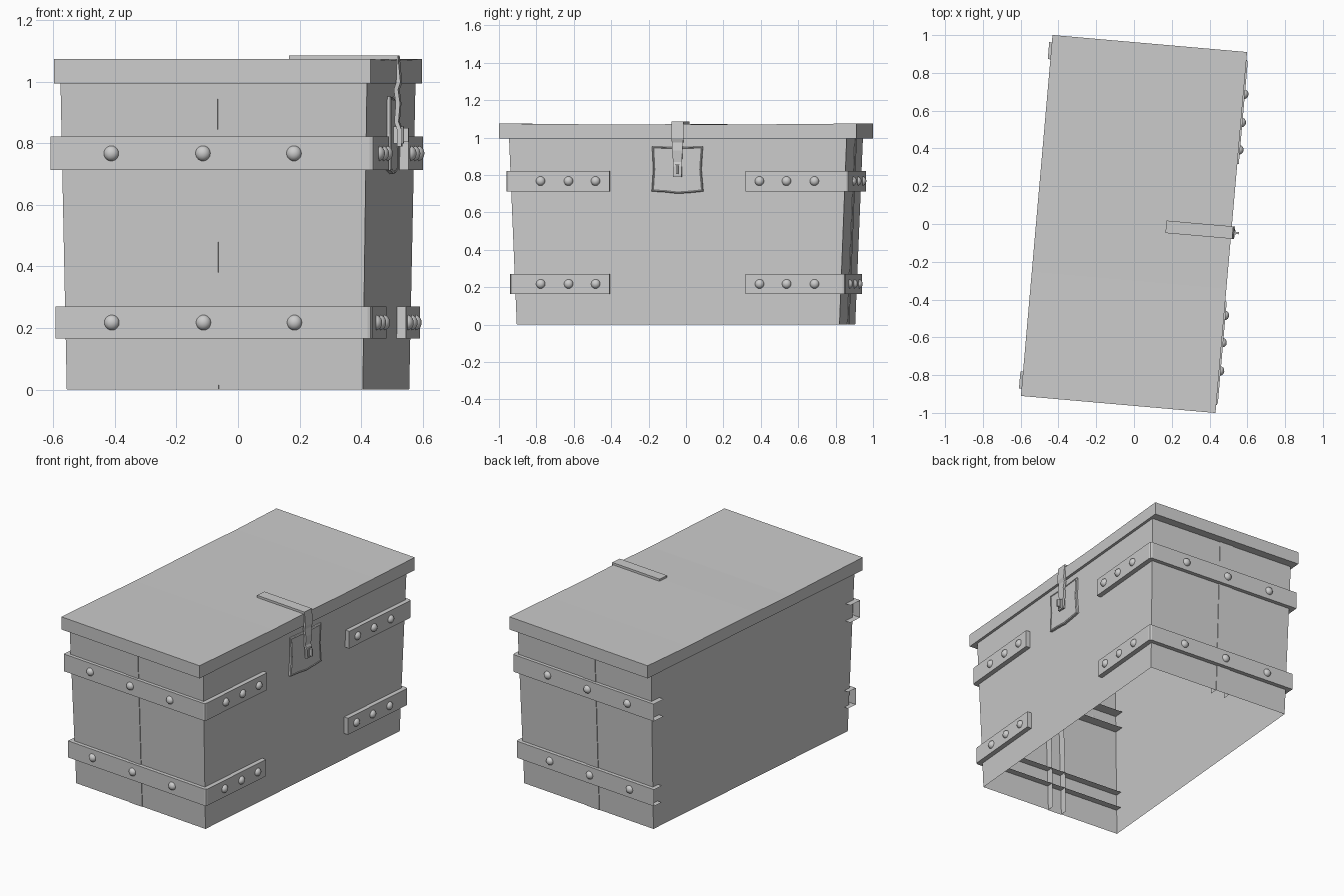
import bpy, bmesh, math
from mathutils import Matrix

if "Cube" in bpy.data.objects:
    bpy.data.objects.remove(bpy.data.objects["Cube"])

ROT = Matrix.Rotation(math.radians(-5), 4, 'Z')   # the chest stands slightly turned


def add(name, verts, faces, smooth=False):
    bm = bmesh.new()
    vs = [bm.verts.new(ROT @ Matrix.Translation(v).to_translation()) for v in verts]
    for f in faces:
        bm.faces.new([vs[i] for i in f])
    bmesh.ops.recalc_face_normals(bm, faces=bm.faces)
    me = bpy.data.meshes.new(name)
    bm.to_mesh(me)
    bm.free()
    ob = bpy.data.objects.new(name, me)
    bpy.context.collection.objects.link(ob)
    return ob


def loft(name, rings, caps=True):
    """Join equal closed rings of points, optionally capping both ends."""
    n = len(rings[0])
    verts = [p for r in rings for p in r]
    faces = [(k*n+i, k*n+(i+1) % n, (k+1)*n+(i+1) % n, (k+1)*n+i)
             for k in range(len(rings)-1) for i in range(n)]
    if caps:
        faces += [tuple(range(n)), tuple(range((len(rings)-1)*n, len(rings)*n))]
    return add(name, verts, faces)


def rect(hx, hy, z):
    return [(-hx, -hy, z), (hx, -hy, z), (hx, hy, z), (-hx, hy, z)]


# Tapered thin-walled body, open underneath
loft("chest_body", [rect(.483, .866, 0), rect(.50, .906, .998)], caps=False)

# Lid with a slightly uneven top
dips = [(-.959, 0, 0), (-.6, -.003, -.004), (-.3, -.006, -.008), (0, -.003, -.006),
        (.3, -.006, -.004), (.6, -.003, -.006), (.959, 0, 0)]
loft("lid", [[(-.517, y, .995), (.517, y, .995), (.517, y, 1.075+a), (-.517, y, 1.075+b)]
             for y, a, b in dips])


# Corner bands: open channels wrapping from the front face round each end
def band(name, sy, z0, z1, hx, hy, back_x):
    c = .015
    outer = [(hx, -.365), (hx, -hy+c), (hx-c*.3, -hy+c*.3), (hx-c, -hy), (back_x, -hy)]
    inner = [(.475, -.365), (.475, -.83), (.473, -.83), (.47, -.83), (back_x, -.83)]
    verts, faces = [], [(0, 1, 2, 3)]
    for (ox, oy), (ix, iy) in zip(outer, inner):
        verts += [(ix, iy*sy, z1), (ox, oy*sy, z1), (ox, oy*sy, z0), (ix, iy*sy, z0)]
    for k in range(len(outer)-1):
        for i in range(3):
            faces.append((4*k+i, 4*k+i+1, 4*k+i+5, 4*k+i+4))
    add(name, verts, faces)


# Round-headed rivets
def rivet(name, x, y, z, flat):
    s = [.025, .025, .025]
    s[flat] = .022
    bm = bmesh.new()
    bmesh.ops.create_uvsphere(bm, u_segments=16, v_segments=10, radius=1,
                              matrix=ROT @ Matrix.Translation((x, y, z)) @ Matrix.Diagonal((*s, 1)))
    for f in bm.faces:
        f.smooth = True
    me = bpy.data.meshes.new(name)
    bm.to_mesh(me)
    bm.free()
    bpy.context.collection.objects.link(bpy.data.objects.new(name, me))


for side, sy in (("left", 1), ("right", -1)):
    for level, z0, z1, hx, hy, bx in (("upper", .713, .822, .525, .92, -.531),
                                      ("lower", .165, .27, .516, .90, -.516)):
        band(f"{level}_{side}_band", sy, z0, z1, hx, hy, bx)
        zc = (z0+z1)/2
        for y in (-.735, -.585, -.44):
            rivet("face_rivet", hx-.003, y*sy, zc, 0)
        for x in (-.333, -.034, .263):
            rivet("end_rivet", x, (-hy+.003)*sy, zc, 1)

    # Raised centre plank on each end, an open channel reaching through the wall
    rows = []
    for z, y in ((0, -.866), (.998, -.906)):
        rows += [(-.081, (y+.05)*sy, z), (-.081, (y-.004)*sy, z),
                 (.013, (y-.004)*sy, z), (.013, (y+.05)*sy, z)]
    add(f"{side}_end_plank", rows, [(i, i+1, i+5, i+4) for i in range(3)])

# Lock plate with gently curved sides
plate = [(-.138, .953), (0, .948), (.135, .953), (.127, .83), (.137, .712),
         (.07, .705), (0, .70), (-.07, .708), (-.14, .712), (-.132, .83)]
rings = []
for x, s in ((.485, 1), (.508, 1), (.512, .96), (.509, .93)):
    rings.append([(x, y*s, .83+(z-.83)*s) for y, z in plate])
loft("lock_plate", rings)

# Hasp: strap over the lid top, bent down the face to the lock
path = [(.17, 1.079, .033), (.523, 1.079, .033), (.526, .998, .033), (.518, .975, .030),
        (.524, .93, .027), (.519, .87, .024), (.528, .845, .024), (.528, .79, .023)]
rings = []
for i, (x, z, w) in enumerate(path):
    a, b = path[max(i-1, 0)], path[min(i+1, len(path)-1)]
    dx, dz = b[0]-a[0], b[1]-a[1]
    l = math.hypot(dx, dz)
    nx, nz = -dz/l*.007, dx/l*.007
    rings.append([(x+nx, -w, z+nz), (x+nx, w, z+nz), (x-nx, w, z-nz), (x-nx, -w, z-nz)])
loft("hasp", rings)

# Staple through the hasp, with a small head
for nm, x0, x1, hy, z0, z1 in (("staple", .50, .557, .006, .805, .85),
                               ("staple_base", .50, .54, .012, .80, .855)):
    loft(nm, [[(x, -hy, z0), (x, hy, z0), (x, hy, z1), (x, -hy, z1)] for x in (x0, x1)])
